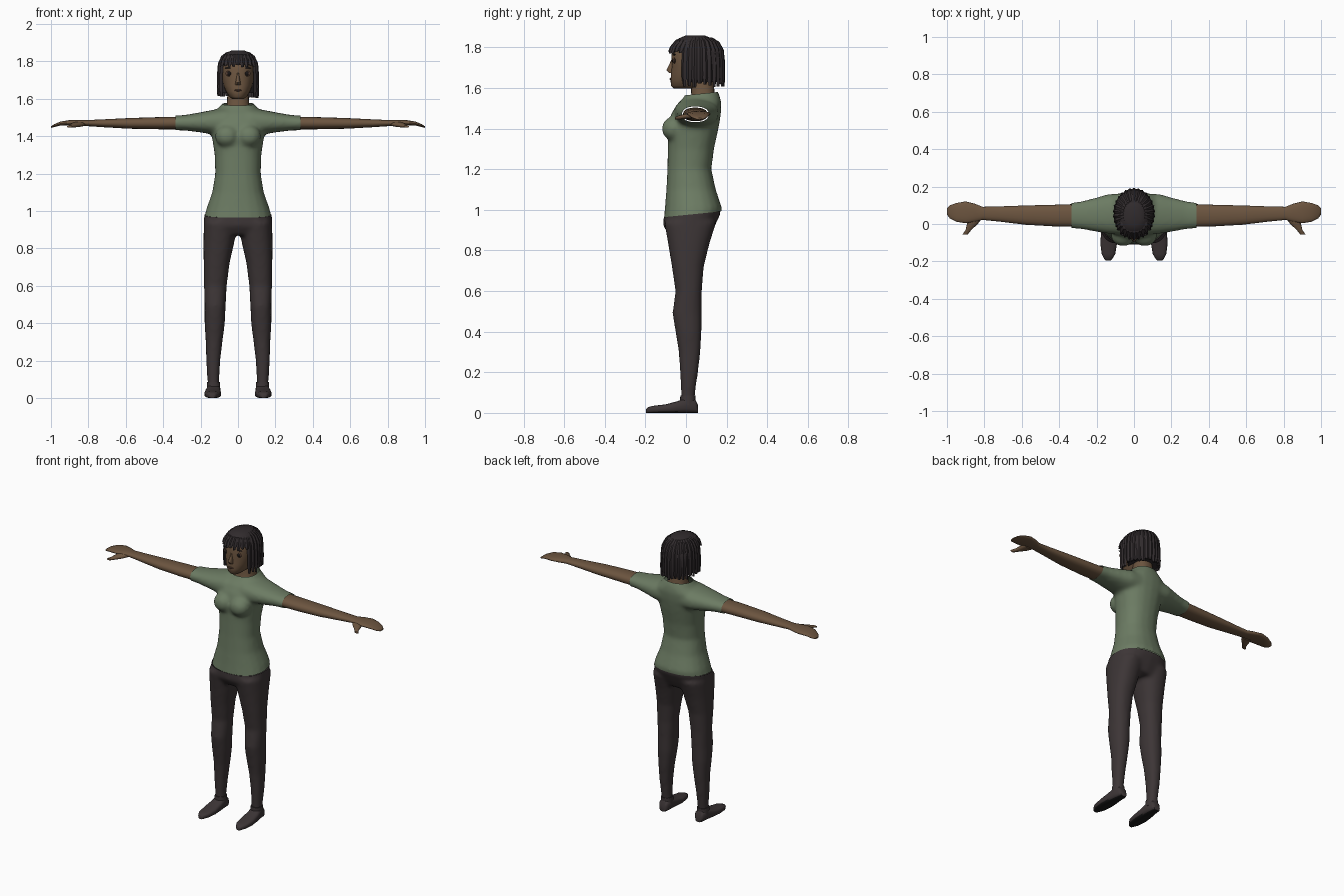
import bpy, bmesh, math, random
from mathutils import Vector

random.seed(4)
if "Cube" in bpy.data.objects:
    bpy.data.objects.remove(bpy.data.objects["Cube"])


def material(name, *rgb):
    mat = bpy.data.materials.new(name)
    mat.use_nodes = True
    mat.diffuse_color = (*rgb, 1)
    mat.node_tree.nodes["Principled BSDF"].inputs["Base Color"].default_value = (*rgb, 1)
    return mat


SKIN = material("brown skin", 0.15, 0.09, 0.05)
SHIRT = material("sage shirt", 0.15, 0.2, 0.125)
TROUSERS = material("charcoal trousers", 0.046, 0.036, 0.037)
HAIR = material("dark hair", 0.03, 0.024, 0.026)
SOLE = material("black sole", 0.01, 0.01, 0.01)
EYE = material("dark eye", 0.01, 0.008, 0.008)
LIP = material("lip brown", 0.1, 0.052, 0.035)


def add_loft(bm, rings, axis, side=1, power=2.3, sides=20):
    """Skin rounded rings; each is (position, low a, high a, low b, high b)."""
    loops = []
    for t, a0, a1, b0, b1 in rings:
        loop = []
        for i in range(sides):
            ang = math.tau * i / sides
            c, s = math.cos(ang), math.sin(ang)
            u = math.copysign(abs(c) ** (2 / power), c)
            v = math.copysign(abs(s) ** (2 / power), s)
            a = (a0 + a1 + u * (a1 - a0)) / 2
            b = (b0 + b1 + v * (b1 - b0)) / 2
            x, y, z = {"x": (t, a, b), "y": (a, t, b), "z": (a, b, t)}[axis]
            loop.append(bm.verts.new((x * side, y, z)))
        loops.append(loop)
    skin_loops(bm, loops)


def skin_loops(bm, loops):
    count = len(loops[0])
    for low, high in zip(loops, loops[1:]):
        for i in range(count):
            j = (i + 1) % count
            bm.faces.new((low[i], low[j], high[j], high[i]))
    bm.faces.new(loops[0][::-1])
    bm.faces.new(loops[-1])


def add_ball(bm, centre, scale, segments=16):
    made = bmesh.ops.create_uvsphere(bm, u_segments=segments, v_segments=10, radius=1)
    for v in made["verts"]:
        v.co = Vector(centre) + Vector(a * b for a, b in zip(v.co, scale))


def finish(name, bm, *mats, angle=50):
    bmesh.ops.recalc_face_normals(bm, faces=bm.faces[:])
    mesh = bpy.data.meshes.new(name)
    bm.to_mesh(mesh)
    bm.free()
    obj = bpy.data.objects.new(name, mesh)
    bpy.context.collection.objects.link(obj)
    for mat in mats:
        mesh.materials.append(mat)
    bpy.ops.object.select_all(action="DESELECT")
    obj.select_set(True)
    bpy.context.view_layer.objects.active = obj
    bpy.ops.object.shade_smooth_by_angle(angle=math.radians(angle))
    return obj


def fused(name, bm, mat, cuts):
    """Melt overlapping lofts into one skin, then trim its open ends."""
    rough = finish(name + "_rough", bm, mat)
    remesh = rough.modifiers.new("fuse", "REMESH")
    remesh.mode, remesh.voxel_size = "VOXEL", 0.011
    smooth = rough.modifiers.new("soften", "SMOOTH")
    smooth.factor, smooth.iterations = 0.5, 8
    graph = bpy.context.evaluated_depsgraph_get()
    result = bmesh.new()
    result.from_mesh(rough.evaluated_get(graph).to_mesh())
    bpy.data.objects.remove(rough)
    for point, normal in cuts:
        bmesh.ops.bisect_plane(result, geom=result.verts[:] + result.edges[:] + result.faces[:],
                               plane_co=point, plane_no=normal, clear_outer=True)
    return finish(name, result, mat)


def centred(rows):
    return [(z, -w, w, y0, y1) for z, w, y0, y1 in rows]


HEM, HEM_UP = (0, 0, 0.975), Vector((0, -0.1, 1))

# Shirt: torso, bust and sleeves fused
bm = bmesh.new()
add_loft(bm, centred([
    (0.9, 0.186, -0.112, 0.15), (0.96, 0.182, -0.109, 0.17), (1.01, 0.17, -0.104, 0.177),
    (1.1, 0.138, -0.097, 0.147), (1.2, 0.122, -0.092, 0.125), (1.3, 0.125, -0.09, 0.138),
    (1.4, 0.14, -0.09, 0.16), (1.47, 0.155, -0.075, 0.172), (1.52, 0.15, -0.045, 0.175),
    (1.55, 0.105, -0.015, 0.17), (1.59, 0.07, 0.01, 0.155)]), "z")
for side in (1, -1):
    add_ball(bm, (side * 0.058, -0.06, 1.4), (0.066, 0.06, 0.06))
    add_loft(bm, [(0.06, -0.06, 0.165, 1.4, 1.555), (0.14, -0.052, 0.16, 1.41, 1.54),
                  (0.2, -0.042, 0.142, 1.42, 1.528), (0.28, -0.028, 0.122, 1.43, 1.514),
                  (0.38, -0.018, 0.108, 1.433, 1.507)], "x", side)
fused("shirt", bm, SHIRT, [(HEM, -HEM_UP), ((0, 0, 1.565), (0, -0.1, 1)),
                           ((0.335, 0, 0), (1, 0, 0)), ((-0.335, 0, 0), (-1, 0, 0))])

# Trousers: pelvis and both legs fused
bm = bmesh.new()
add_loft(bm, centred([(0.87, 0.15, -0.08, 0.115), (0.92, 0.183, -0.112, 0.142),
                      (0.98, 0.182, -0.109, 0.17), (1.04, 0.17, -0.1, 0.17)]), "z")
for side in (1, -1):
    add_loft(bm, [
        (0.03, 0.1, 0.16, -0.024, 0.04), (0.1, 0.1, 0.164, -0.024, 0.045),
        (0.2, 0.095, 0.17, -0.03, 0.06), (0.3, 0.083, 0.173, -0.036, 0.071),
        (0.4, 0.07, 0.179, -0.052, 0.077), (0.49, 0.066, 0.179, -0.067, 0.077),
        (0.6, 0.06, 0.182, -0.052, 0.078), (0.72, 0.045, 0.184, -0.07, 0.088),
        (0.83, 0.02, 0.185, -0.088, 0.115), (0.94, 0.004, 0.183, -0.108, 0.15)], "z", side)
fused("trousers", bm, TROUSERS, [(HEM, HEM_UP), ((0, 0, 0.055), (0, 0, -1))])

for side, label in ((1, "left"), (-1, "right")):
    # Shoes, with the underside faces as soles
    bm = bmesh.new()
    add_loft(bm, [(0.058, 0.108, 0.152, 0, 0.04), (0.045, 0.098, 0.162, 0, 0.066),
                  (0, 0.094, 0.168, 0, 0.075), (-0.04, 0.092, 0.175, 0, 0.058),
                  (-0.1, 0.09, 0.18, 0, 0.042), (-0.16, 0.1, 0.173, 0, 0.035),
                  (-0.188, 0.117, 0.158, 0, 0.028), (-0.196, 0.125, 0.15, 0, 0.018)],
             "y", side, power=3)
    add_loft(bm, [(0.04, 0.094, 0.167, -0.03, 0.046), (0.085, 0.097, 0.165, -0.028, 0.046)],
             "z", side)
    shoe = finish(label + "_shoe", bm, TROUSERS, SOLE)
    for face in shoe.data.polygons:
        face.material_index = int(face.normal.z < -0.8 and face.center.z < 0.02)

    # Bare arm and mitten-like hand with a thumb
    bm = bmesh.new()
    add_loft(bm, [
        (0.3, -0.015, 0.107, 1.437, 1.504), (0.42, -0.013, 0.103, 1.437, 1.502),
        (0.58, -0.004, 0.099, 1.44, 1.497), (0.72, 0.013, 0.094, 1.448, 1.49),
        (0.81, 0.022, 0.092, 1.454, 1.486), (0.85, 0.012, 0.108, 1.456, 1.487),
        (0.9, 0.004, 0.121, 1.459, 1.486), (0.95, 0.012, 0.112, 1.457, 1.478),
        (0.985, 0.03, 0.1, 1.448, 1.463), (1, 0.05, 0.085, 1.444, 1.452)], "x", side)
    add_loft(bm, [(0.035, 0.81, 0.885, 1.452, 1.48), (0, 0.835, 0.893, 1.448, 1.474),
                  (-0.03, 0.868, 0.9, 1.446, 1.466), (-0.055, 0.888, 0.916, 1.446, 1.458)],
             "y", side, sides=12)
    finish(label + "_arm", bm, SKIN)

# Neck and head
bm = bmesh.new()
add_loft(bm, centred([(1.52, 0.075, 0.01, 0.15), (1.57, 0.06, 0.026, 0.142),
                      (1.68, 0.053, 0.02, 0.13)]), "z")
finish("neck", bm, SKIN)
bm = bmesh.new()
add_loft(bm, centred([
    (1.598, 0.03, -0.06, 0.06), (1.612, 0.048, -0.074, 0.09), (1.64, 0.065, -0.076, 0.12),
    (1.67, 0.077, -0.074, 0.14), (1.71, 0.085, -0.07, 0.15), (1.76, 0.087, -0.072, 0.15),
    (1.8, 0.08, -0.062, 0.14), (1.83, 0.055, -0.03, 0.11)]), "z", sides=28)
head = finish("head", bm, SKIN)
bm = bmesh.new()
add_loft(bm, [(1.675, -0.016, 0.016, -0.084, -0.04), (1.688, -0.014, 0.014, -0.097, -0.04),
              (1.715, -0.008, 0.008, -0.083, -0.04), (1.745, -0.006, 0.006, -0.07, -0.04)], "z")
finish("nose", bm, SKIN)

# Eyes, brows and mouth laid on the face surface
bpy.context.view_layer.update()


def on_face(name, x, z, scale, mat):
    hit = head.ray_cast((x, -1, z), (0, 1, 0))[1]
    bm = bmesh.new()
    add_ball(bm, hit, scale)
    return finish(name, bm, mat)


for side, label in ((1, "left"), (-1, "right")):
    on_face(label + "_eyelid", side * 0.047, 1.735, (0.02, 0.005, 0.015), LIP)
    on_face(label + "_eye", side * 0.047, 1.735, (0.012, 0.009, 0.012), EYE)
    on_face(label + "_brow", side * 0.047, 1.765, (0.024, 0.006, 0.004), HAIR)
on_face("mouth", 0, 1.645, (0.022, 0.006, 0.005), LIP)

# Hair: inner cap, open at the face
bm = bmesh.new()
add_loft(bm, centred([
    (1.63, 0.09, 0, 0.165), (1.7, 0.1, -0.015, 0.178), (1.775, 0.1, -0.025, 0.177),
    (1.785, 0.099, -0.068, 0.174), (1.82, 0.087, -0.06, 0.155), (1.845, 0.065, -0.035, 0.128),
    (1.858, 0.035, -0.005, 0.095)]), "z", sides=28)
finish("hair_cap", bm, HAIR)


def add_lock(bm, degrees, path, width, depth=0.009):
    """One tapering lock hung from the crown along (reach, height) points."""
    a = math.radians(degrees)
    out = Vector((math.sin(a), -math.cos(a), 0))
    along = Vector((math.cos(a), math.sin(a), 0))
    loops = []
    for i, (reach, z) in enumerate(path):
        p = Vector((out.x * reach * 0.104, 0.055 + out.y * reach * 0.128, z))
        w = width * (0.5 if i in (0, len(path) - 1) else 1)
        loops.append([bm.verts.new(p + d) for d in
                      (-along * w, out * depth, along * w, -out * depth)])
    skin_loops(bm, loops)


# Hanging locks round the sides and back, then the fringe
bm = bmesh.new()
for i in range(21):
    tip = 1.61 + random.uniform(-0.008, 0.014)
    add_lock(bm, 60 + i * 12, [(0.5, 1.85), (0.78, 1.828), (0.95, 1.79), (1, 1.73),
                               (1.01, 1.66), (0.98, tip)], random.uniform(0.014, 0.019))
finish("hair_locks", bm, HAIR, angle=30)
bm = bmesh.new()
for i in range(9):
    tip = 1.776 + random.uniform(-0.006, 0.006)
    add_lock(bm, -52 + i * 13, [(0.4, 1.854), (0.75, 1.838), (0.97, 1.805), (1.05, tip)], 0.015)
finish("fringe", bm, HAIR, angle=30)
